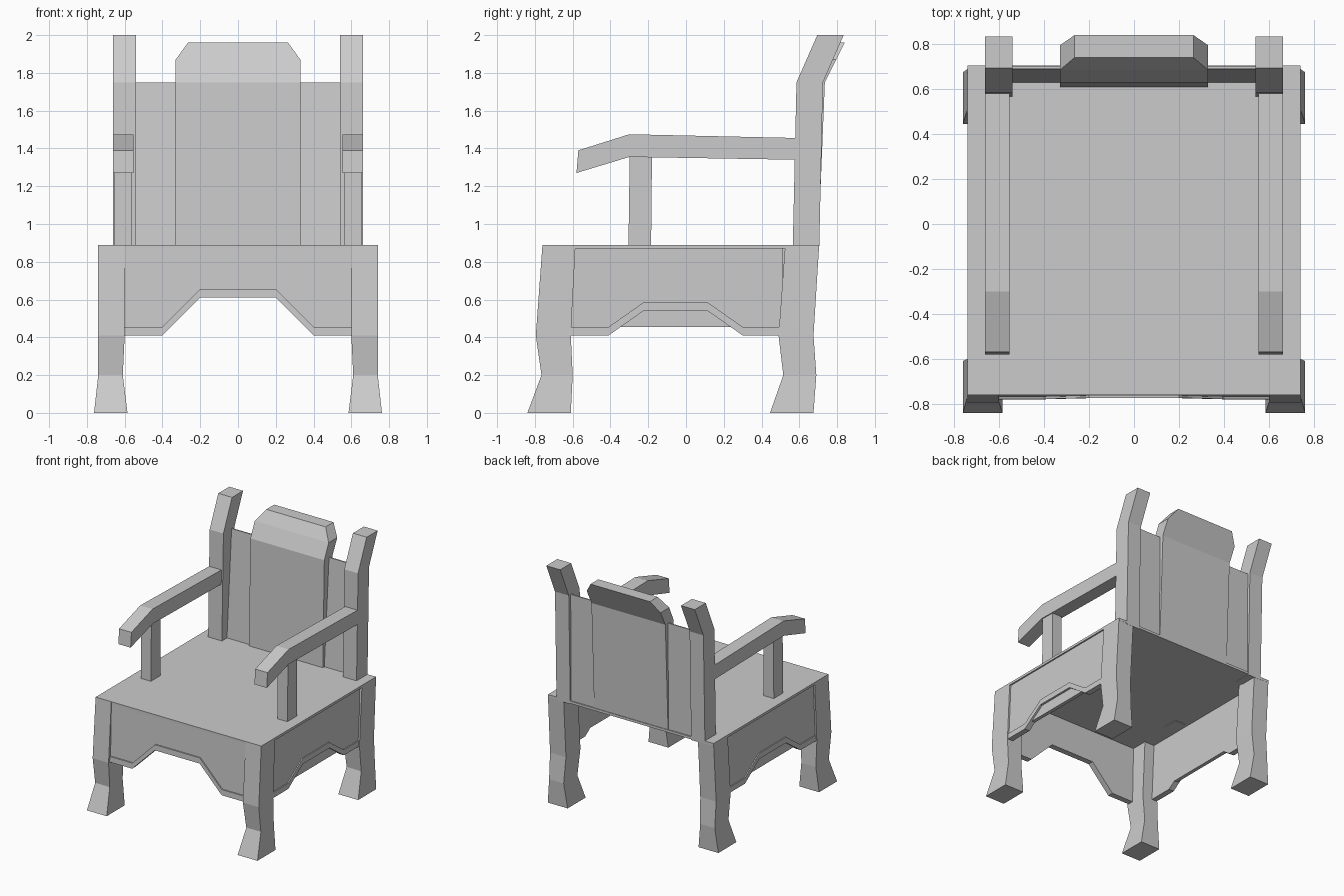
import bpy, bmesh

cube = bpy.data.objects.get("Cube")
if cube:
    bpy.data.objects.remove(cube, do_unlink=True)

GREY = (0.6, 0.6, 0.6, 1.0)
grey = bpy.data.materials.new("plain_grey")
grey.use_nodes = True
grey.diffuse_color = GREY
grey.node_tree.nodes["Principled BSDF"].inputs["Base Color"].default_value = GREY


def finish(name, bm):
    bmesh.ops.recalc_face_normals(bm, faces=bm.faces)
    mesh = bpy.data.meshes.new(name)
    bm.to_mesh(mesh)
    bm.free()
    mesh.materials.append(grey)
    obj = bpy.data.objects.new(name, mesh)
    bpy.context.collection.objects.link(obj)
    return obj


def loft(name, rings):
    """Join matching rings of points and cap both ends."""
    bm = bmesh.new()
    loops = [[bm.verts.new(p) for p in ring] for ring in rings]
    n = len(loops[0])
    for a, b in zip(loops, loops[1:]):
        for i in range(n):
            j = (i + 1) % n
            bm.faces.new((a[i], a[j], b[j], b[i]))
    bm.faces.new(loops[0])
    bm.faces.new(loops[-1])
    return finish(name, bm)


def prism(name, profile, axis, lo, hi):
    """Extrude a (y, z) profile along x, or an (x, z) profile along y."""
    if axis == "x":
        return loft(name, [[(d, a, z) for a, z in profile] for d in (lo, hi)])
    return loft(name, [[(a, d, z) for a, z in profile] for d in (lo, hi)])


def box(name, x, y, z):
    return prism(name, [(y[0], z[0]), (y[1], z[0]), (y[1], z[1]), (y[0], z[1])], "x", *x)


def mirrored(obj):
    """Copy a left-hand part to the right-hand side."""
    bm = bmesh.new()
    bm.from_mesh(obj.data)
    for v in bm.verts:
        v.co.x = -v.co.x
    finish(obj.name.replace("left", "right"), bm)


def lean_forward(obj, amount):
    for v in obj.data.vertices:
        v.co.y -= amount * (TOP - v.co.z)


TOP = 0.89
TRIM = 0.045

# Seat board
box("seat", (-0.74, 0.74), (-0.76, 0.705), (0.87, TOP))

# Legs: height, inner x, outer x, then front and back y of each leg
leg_x = [(TOP, 0.6, 0.74), (0.41, 0.6, 0.742), (0.2, 0.61, 0.74), (0, 0.585, 0.762)]
leg_y = {
    "front": [(-0.76, -0.585), (-0.795, -0.61), (-0.765, -0.6), (-0.84, -0.61)],
    "back": [(0.525, 0.705), (0.49, 0.675), (0.515, 0.69), (0.445, 0.675)],
}
for end, spans in leg_y.items():
    rings = [[(i, f, z), (o, f, z), (o, b, z), (i, b, z)]
             for (z, i, o), (f, b) in zip(leg_x, spans)]
    mirrored(loft(end + "_left_leg", rings))

# Front apron with arched cut-out and raised trim
arch = [(-0.61, 0.41), (-0.4, 0.41), (-0.2, 0.61), (0.2, 0.61), (0.4, 0.41), (0.61, 0.41)]
raised = [(a, z + TRIM) for a, z in arch]
apron = prism("front_apron", raised + [(0.61, 0.88), (-0.61, 0.88)], "y", -0.758, -0.72)
trim = prism("front_apron_trim", arch + raised[::-1], "y", -0.768, -0.72)
for part in (apron, trim):
    lean_forward(part, 0.025)

# Straight side aprons carrying an arched trim
arch = [(-0.62, 0.41), (-0.41, 0.41), (-0.225, 0.54), (0.115, 0.54), (0.3, 0.41), (0.51, 0.41)]
raised = [(a, z + TRIM) for a, z in arch]
mirrored(box("left_side_apron", (0.69, 0.72), (-0.62, 0.54), (0.455, 0.88)))
mirrored(prism("left_side_trim", arch + raised[::-1], "x", 0.69, 0.737))
mirrored(prism("left_side_facing", raised + [(0.51, 0.88), (-0.62, 0.88)], "x", 0.71, 0.728))

# Back posts with swept tops
post = [(0.565, 0.865), (0.585, 1.75), (0.695, 2), (0.835, 2), (0.725, 1.75), (0.705, 0.865)]
mirrored(prism("left_back_post", post, "x", 0.54, 0.663))

# Back panel between the posts
panel = [(0.63, 0.88), (0.69, 1.75), (0.7, 1.75), (0.695, 0.88)]
prism("back_panel", panel, "x", -0.545, 0.545)

# Central splat that bends back into a clipped headrest
splat_rows = [(0.88, 0.33, 0.61, 0.7), (1.75, 0.33, 0.63, 0.735),
              (1.87, 0.33, 0.685, 0.795), (1.96, 0.265, 0.74, 0.84)]
loft("back_splat", [[(-w, f, z), (w, f, z), (w, b, z), (-w, b, z)]
                    for z, w, f, b in splat_rows])

# Armrests and their supports
arm = [(0.6, 1.455), (-0.3, 1.475), (-0.57, 1.39), (-0.58, 1.27), (-0.3, 1.355), (0.6, 1.34)]
mirrored(prism("left_armrest", arm, "x", 0.553, 0.663))
support = [(-0.305, 0.865), (-0.298, 1.37), (-0.18, 1.37), (-0.185, 0.865)]
mirrored(prism("left_arm_support", support, "x", 0.565, 0.655))
